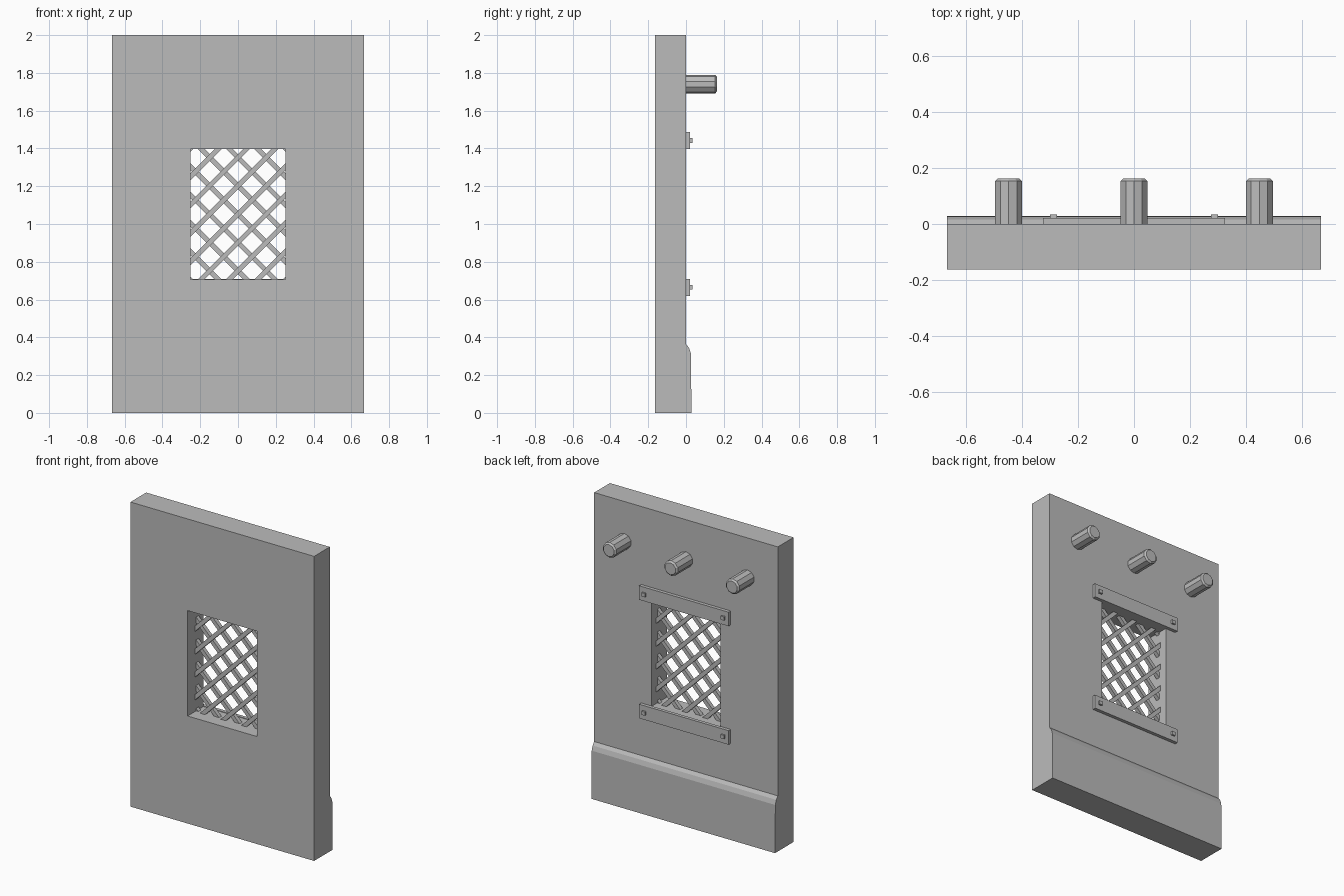
import bpy, bmesh, math
from mathutils import Matrix, Vector

old = bpy.data.objects.get("Cube")
if old:
    bpy.data.objects.remove(old, do_unlink=True)

grey = bpy.data.materials.new("plain grey")
grey.use_nodes = True
colour = (0.5, 0.5, 0.5, 1)
grey.diffuse_color = colour
grey.node_tree.nodes["Principled BSDF"].inputs["Base Color"].default_value = colour

W, H = 0.667, 2.0              # half width and height of the door
FRONT, BACK = -0.163, 0.0
HX, Z0, Z1 = 0.252, 0.706, 1.398   # window opening


def finish(name, bm):
    bmesh.ops.recalc_face_normals(bm, faces=bm.faces)
    mesh = bpy.data.meshes.new(name)
    bm.to_mesh(mesh)
    bm.free()
    mesh.materials.append(grey)
    obj = bpy.data.objects.new(name, mesh)
    bpy.context.collection.objects.link(obj)
    return obj


def add_box(bm, lo, hi):
    lo, hi = Vector(lo), Vector(hi)
    m = Matrix.Translation((lo + hi) / 2) @ Matrix.Diagonal((*(hi - lo), 1))
    bmesh.ops.create_cube(bm, size=1, matrix=m)


def box(name, lo, hi):
    bm = bmesh.new()
    add_box(bm, lo, hi)
    return finish(name, bm)


# Door slab: rectangular frame of faces around a through opening
bm = bmesh.new()
outer = [(-W, 0), (W, 0), (W, H), (-W, H)]
inner = [(-HX, Z0), (HX, Z0), (HX, Z1), (-HX, Z1)]
rings = [[bm.verts.new((x, y, z)) for x, z in ring]
         for y in (FRONT, BACK) for ring in (outer, inner)]
for a, b in ((0, 1), (2, 3), (0, 2), (1, 3)):
    for i in range(4):
        j = (i + 1) % 4
        bm.faces.new((rings[a][i], rings[a][j], rings[b][j], rings[b][i]))
finish("door_slab", bm)

# Kick board with a sloped top edge
bm = bmesh.new()
profile = [(BACK, 0), (0.029, 0), (0.026, 0.315), (0.016, 0.345), (BACK, 0.365)]
face = bm.faces.new([bm.verts.new((-W, y, z)) for y, z in profile])
ext = bmesh.ops.extrude_face_region(bm, geom=[face])
bmesh.ops.translate(bm, vec=(2 * W, 0, 0),
                    verts=[v for v in ext["geom"] if isinstance(v, bmesh.types.BMVert)])
finish("kick_board", bm)

# Straps above and below the window, with square bolts
for label, z in (("lower", 0.664), ("upper", 1.442)):
    box(label + "_strap", (-0.325, BACK, z - 0.046), (0.325, 0.022, z + 0.046))
    for side, x in (("right", -0.287), ("left", 0.287)):
        box(f"{label}_bolt_{side}", (x - 0.012, 0.02, z - 0.012), (x + 0.012, 0.034, z + 0.012))

# Coat pegs
for side, x in (("right", -0.447), ("middle", 0), ("left", 0.447)):
    bm = bmesh.new()
    m = Matrix.Translation((x, 0.0815, 1.74)) @ Matrix.Rotation(-math.pi / 2, 4, 'X')
    bmesh.ops.create_cone(bm, cap_ends=True, segments=10, radius1=0.05, radius2=0.05,
                          depth=0.163, matrix=m)
    rim = [e for e in bm.edges if all(v.co.y > 0.16 for v in e.verts)]
    bmesh.ops.bevel(bm, geom=rim, offset=0.01, segments=1, affect='EDGES')
    finish("peg_" + side, bm)

# Lattice: two crossing layers of bars, trimmed to the opening
PITCH, BAR = 0.150, 0.013
MID = (Z0 + Z1) / 2
for label, sign, y in (("rising", 1, -0.075), ("falling", -1, -0.062)):
    bm = bmesh.new()
    for k in range(-5, 6):
        m = (Matrix.Translation((k * PITCH, y, MID)) @ Matrix.Rotation(-sign * math.pi / 4, 4, 'Y')
             @ Matrix.Diagonal((2, 2 * BAR, 2 * BAR, 1)))
        bmesh.ops.create_cube(bm, size=1, matrix=m)
    for co, no in (((HX, 0, 0), (1, 0, 0)), ((-HX, 0, 0), (-1, 0, 0)),
                   ((0, 0, Z1), (0, 0, 1)), ((0, 0, Z0), (0, 0, -1))):
        bmesh.ops.bisect_plane(bm, geom=bm.verts[:] + bm.edges[:] + bm.faces[:],
                               plane_co=co, plane_no=no, clear_outer=True)
    finish("lattice_" + label, bm)
